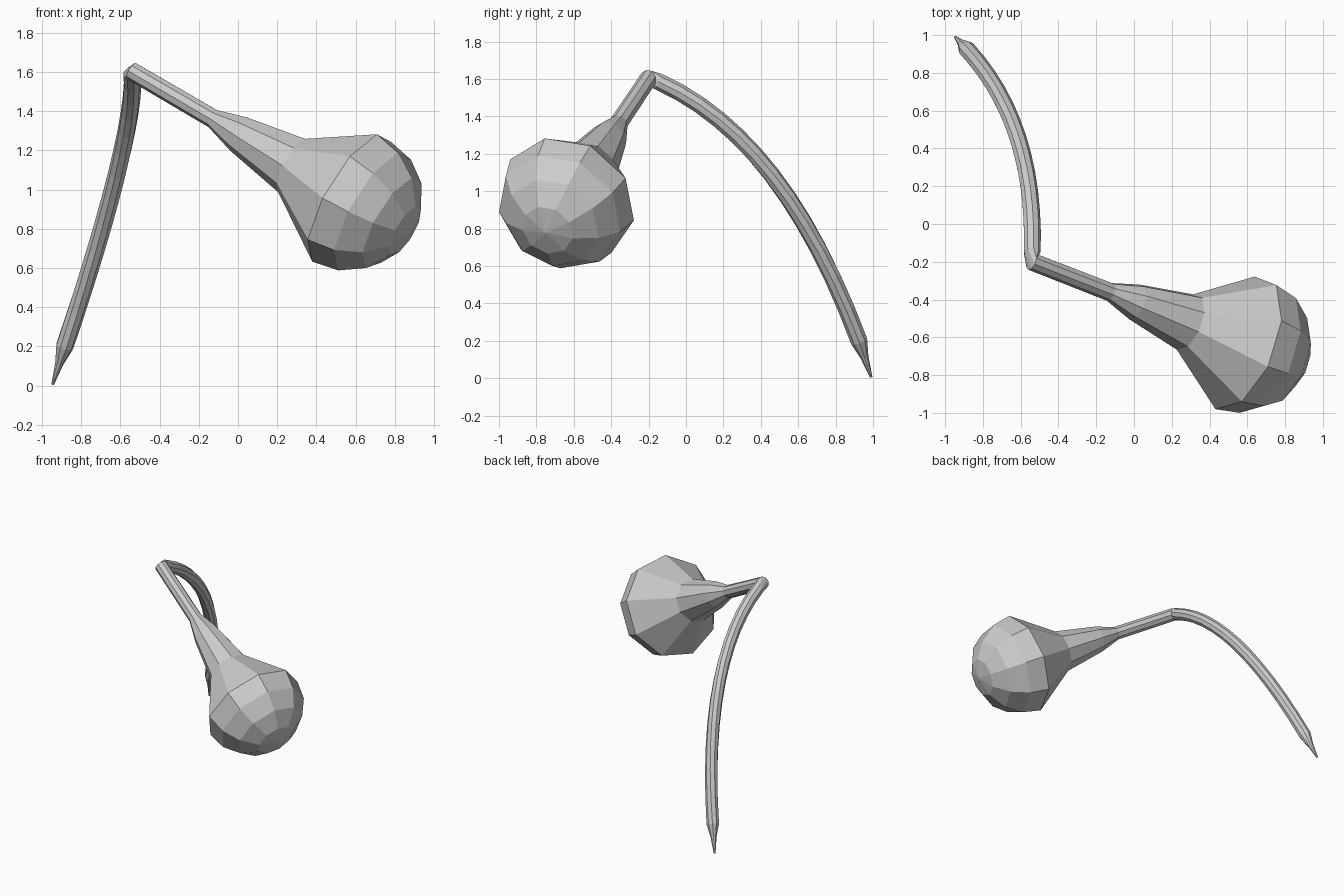
import bpy, bmesh
from math import sin, cos, pi, radians
from mathutils import Vector

if "Cube" in bpy.data.objects:
    bpy.data.objects.remove(bpy.data.objects["Cube"])

SIDES = 9
START = radians(-10)
UP = Vector((0, 0, 1))


def ring_points(centre, axis, radius):
    axis = axis.normalized()
    side = UP.cross(axis).normalized()
    top = axis.cross(side)
    return [centre + radius * (cos(a) * top + sin(a) * side)
            for a in (START + 2 * pi * i / SIDES for i in range(SIDES))]


def make_object(name, bm):
    bmesh.ops.recalc_face_normals(bm, faces=bm.faces)
    mesh = bpy.data.meshes.new(name)
    bm.to_mesh(mesh)
    bm.free()
    obj = bpy.data.objects.new(name, mesh)
    bpy.context.collection.objects.link(obj)


def loft(name, rings):
    """Skin a chain of (centre, axis, radius) rings and close both ends."""
    bm = bmesh.new()
    loops = [[bm.verts.new(p) for p in ring_points(*r)] for r in rings]
    for a, b in zip(loops, loops[1:]):
        for i in range(SIDES):
            j = (i + 1) % SIDES
            bm.faces.new((a[i], a[j], b[j], b[i]))
    bm.faces.new(loops[0])
    bm.faces.new(loops[-1])
    bmesh.ops.remove_doubles(bm, verts=bm.verts, dist=0.0005)
    make_object(name, bm)


# Bulb: thin stem, flaring neck and a hemispherical end
stem_start = Vector((-0.543, -0.197, 1.606))
bulb_centre = Vector((0.568, -0.63, 0.957))
axis = (bulb_centre - stem_start).normalized()
length = (bulb_centre - stem_start).length
R = 0.376
profile = [(0, 0.048), (0.51, 0.05), (0.675, 0.098), (1.01, 0.157)]
profile += [(length + R * sin(k * pi / 8), R * cos(k * pi / 8)) for k in range(4)]
profile += [(length + R, 0.00005)]
bulb_rings = [(stem_start + axis * d, axis, r) for d, r in profile]
loft("bulb_and_stem", bulb_rings)

# Curved arm: swept along a quadratic curve, ending in a narrow tip
p0 = Vector((-0.54, -0.145, 1.585))
p1 = Vector((-0.52, 0.526, 1.281))
p2 = Vector((-0.885, 0.925, 0.20))
arm_rings = []
for k in range(13):
    t = k / 12
    point = (1 - t) ** 2 * p0 + 2 * t * (1 - t) * p1 + t * t * p2
    tangent = (1 - t) * (p1 - p0) + t * (p2 - p1)
    arm_rings.append((point, tangent, 0.046))
tip = Vector((-0.946, 0.99, 0.006))
tip_axis = tip - p2
arm_rings.append((p2.lerp(tip, 0.45), tip_axis, 0.022))
arm_rings.append((tip, tip_axis, 0.007))
loft("curved_arm", arm_rings)

# Elbow: joins the end rings of the stem and the arm
bm = bmesh.new()
for p in ring_points(*bulb_rings[0]) + ring_points(*arm_rings[0]):
    bm.verts.new(p)
hull = bmesh.ops.convex_hull(bm, input=bm.verts)
loose = [v for v in bm.verts if not v.link_faces]
bmesh.ops.delete(bm, geom=loose, context='VERTS')
make_object("elbow_joint", bm)
